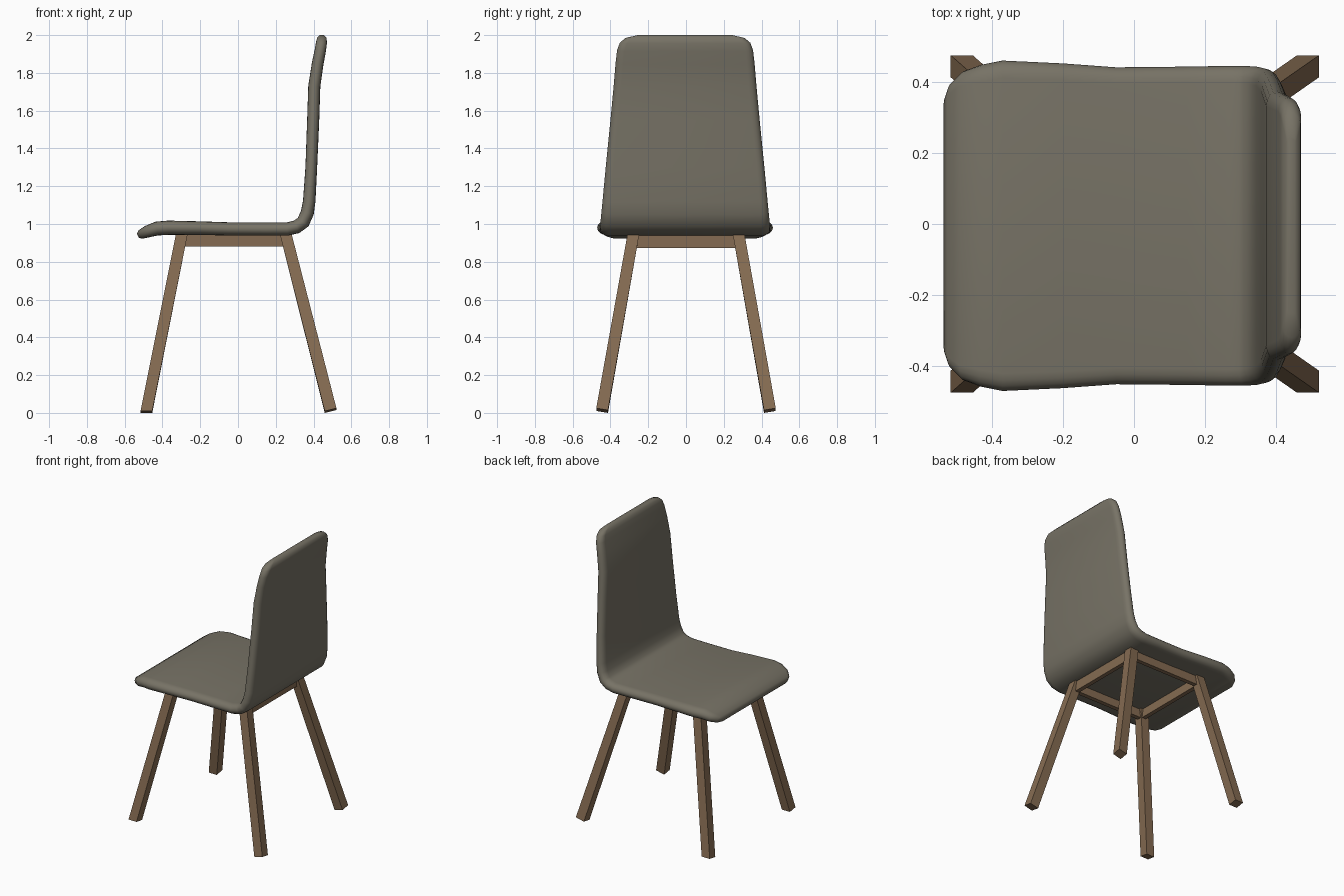
import bpy, bmesh, math
from mathutils import Vector

if "Cube" in bpy.data.objects:
    bpy.data.objects.remove(bpy.data.objects["Cube"])


def material(name, rgb):
    m = bpy.data.materials.new(name)
    m.diffuse_color = (*rgb, 1)
    m.use_nodes = True
    m.node_tree.nodes["Principled BSDF"].inputs["Base Color"].default_value = m.diffuse_color
    return m


fabric = material("grey_brown_shell", (0.185, 0.170, 0.132))
wood = material("brown_wood", (0.235, 0.148, 0.084))


def finish(name, bm, mat, smooth=False):
    bmesh.ops.recalc_face_normals(bm, faces=bm.faces)
    me = bpy.data.meshes.new(name)
    bm.to_mesh(me)
    bm.free()
    me.materials.append(mat)
    for p in me.polygons:
        p.use_smooth = smooth
    ob = bpy.data.objects.new(name, me)
    bpy.context.collection.objects.link(ob)
    return ob


# Shell: stations along the side profile (x, z, half thickness, half width)
STATIONS = [
    (-0.53, 0.937, 0.012, 0.36), (-0.515, 0.945, 0.025, 0.40),
    (-0.48, 0.960, 0.032, 0.435), (-0.43, 0.976, 0.037, 0.453),
    (-0.37, 0.980, 0.038, 0.465), (-0.20, 0.978, 0.036, 0.457),
    (-0.05, 0.974, 0.035, 0.446), (0.15, 0.973, 0.035, 0.448),
    (0.26, 0.973, 0.035, 0.450), (0.31, 0.985, 0.036, 0.450),
    (0.345, 1.01, 0.036, 0.448), (0.367, 1.06, 0.035, 0.443),
    (0.377, 1.12, 0.033, 0.437), (0.388, 1.30, 0.031, 0.420),
    (0.398, 1.55, 0.032, 0.395), (0.404, 1.73, 0.032, 0.378),
    (0.422, 1.85, 0.031, 0.368), (0.436, 1.92, 0.030, 0.360),
    (0.442, 1.96, 0.029, 0.345), (0.444, 1.985, 0.025, 0.315),
    (0.443, 2.00, 0.012, 0.25),
]
bm = bmesh.new()
rings = []
ARC = 8
for i, (x, z, t, w) in enumerate(STATIONS):
    a = STATIONS[max(i - 1, 0)]
    b = STATIONS[min(i + 1, len(STATIONS) - 1)]
    tan = Vector((b[0] - a[0], 0, b[1] - a[1])).normalized()
    nrm = Vector((-tan.z, 0, tan.x))
    if i == len(STATIONS) - 1:
        nrm = Vector((-1, 0, 0))
    ring = []
    # flat faces with half-round long edges
    for side in (1, -1):
        for k in range(ARC + 1):
            ang = math.pi / 2 - math.pi * k / ARC
            y = side * (w - 1.3 * t + 1.3 * t * math.cos(ang))
            p = Vector((x, y - 0.005, z)) + nrm * (side * t * math.sin(ang))
            ring.append(bm.verts.new(p))
    rings.append(ring)
for r0, r1 in zip(rings, rings[1:]):
    n = len(r0)
    for k in range(n):
        bm.faces.new((r0[k], r0[(k + 1) % n], r1[(k + 1) % n], r1[k]))
bm.faces.new(rings[0])
bm.faces.new(rings[-1])
finish("seat_shell", bm, fabric, True)


# Splayed square legs
def leg(name, top, foot, tilt_x, tilt_y):
    bm = bmesh.new()
    bmesh.ops.create_cube(bm, size=2)
    h = 0.031
    sy = 1 if foot[1] > 0 else -1
    for v in bm.verts:
        c = v.co.copy()
        px, py = top if c.z > 0 else foot
        z = 0.95 if c.z > 0 else 0.5 * (tilt_x * (1 + c.x) + tilt_y * (1 + sy * c.y)) * 2 * 0.5
        v.co = (px + c.x * h, py + c.y * h, z)
    finish(name, bm, wood)


for s, side in ((1, "left"), (-1, "right")):
    leg("front_leg_" + side, (-0.297, s * 0.278), (-0.485, s * 0.444), 0.0, 0.01)
    leg("back_leg_" + side, (0.252, s * 0.278), (0.49, s * 0.444), 0.015, 0.01)


# Rails under the seat
def rail(name, centre, size):
    bm = bmesh.new()
    bmesh.ops.create_cube(bm, size=1)
    for v in bm.verts:
        v.co = [c + q * d for c, q, d in zip(centre, v.co, size)]
    finish(name, bm, wood)


for s, side in ((1, "left"), (-1, "right")):
    rail("side_rail_" + side, (-0.02, s * 0.28, 0.913), (0.53, 0.03, 0.062))
rail("front_rail", (-0.30, 0, 0.913), (0.03, 0.54, 0.062))
rail("back_rail", (0.258, 0, 0.908), (0.03, 0.54, 0.07))
